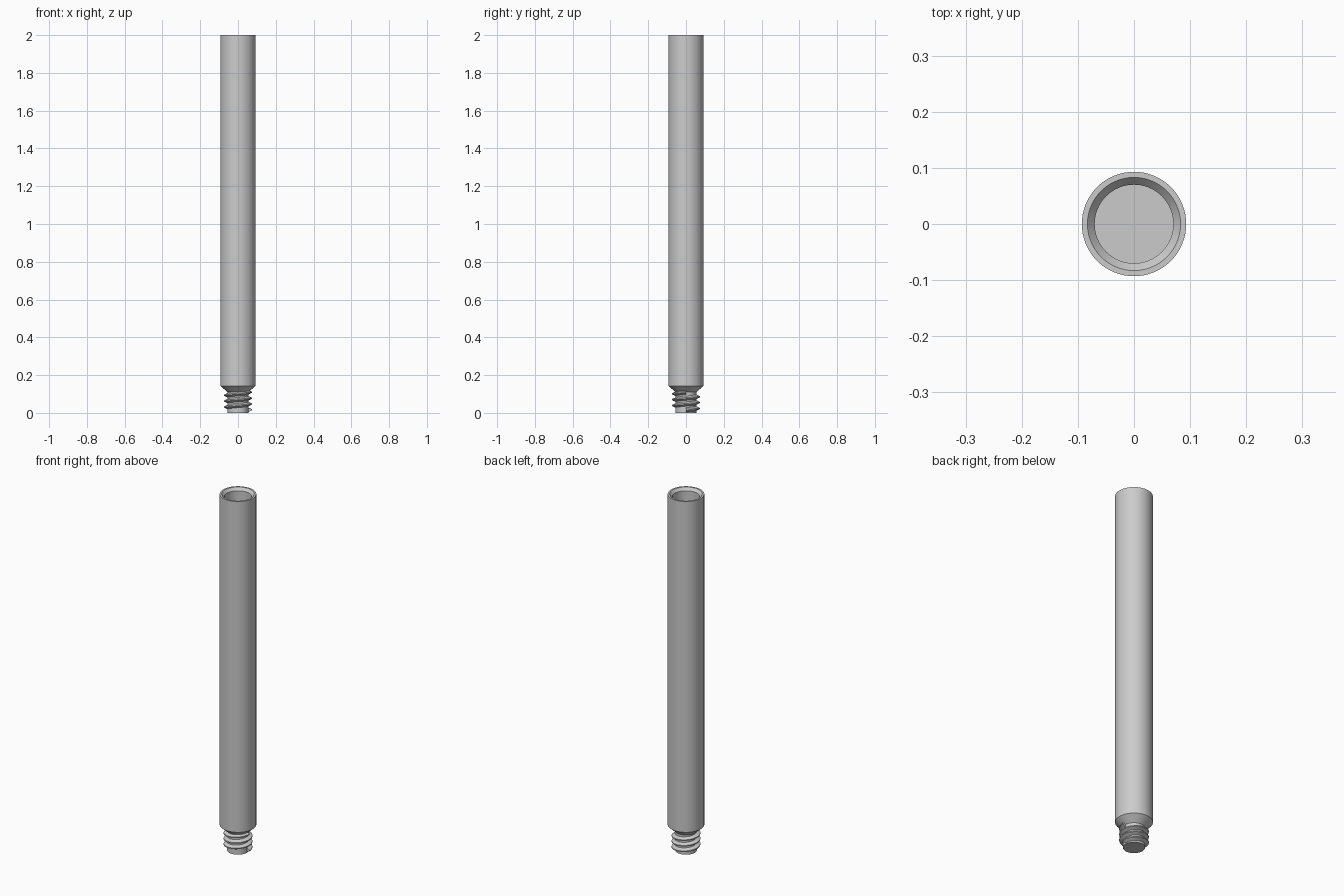
import bpy, bmesh
from math import cos, sin, tau, radians

cube = bpy.data.objects.get("Cube")
if cube:
    bpy.data.objects.remove(cube, do_unlink=True)

# Single metal colour
steel = bpy.data.materials.new("grey_metal")
steel.use_nodes = True
colour = (0.6, 0.6, 0.6, 1)
steel.diffuse_color = colour
steel.node_tree.nodes["Principled BSDF"].inputs["Base Color"].default_value = colour

SEG = 96


def sweep(name, rings, close_profile):
    """Skin a list of equal-length point rings, and cap both ends."""
    bm = bmesh.new()
    rows = [[bm.verts.new(p) for p in ring] for ring in rings]
    for a, b in zip(rows, rows[1:]):
        n = len(a)
        for i in range(n):
            j = (i + 1) % n
            bm.faces.new((a[i], a[j], b[j], b[i]))
    if close_profile:
        bm.faces.new(rows[0])
        bm.faces.new(rows[-1])
    bmesh.ops.recalc_face_normals(bm, faces=bm.faces)
    mesh = bpy.data.meshes.new(name)
    bm.to_mesh(mesh)
    bm.free()
    mesh.materials.append(steel)
    obj = bpy.data.objects.new(name, mesh)
    bpy.context.collection.objects.link(obj)
    bpy.ops.object.select_all(action='DESELECT')
    obj.select_set(True)
    bpy.context.view_layer.objects.active = obj
    bpy.ops.object.shade_smooth_by_angle(angle=radians(28))
    return obj


def circle(r, z):
    return [(r * cos(tau * i / SEG), r * sin(tau * i / SEG), z) for i in range(SEG)]


# Rod: stud core, shoulder cone, tube, rim, chamfer and blind socket
CORE, OUTER, BORE = 0.055, 0.093, 0.07
profile = [(CORE, 0), (CORE, 0.11), (OUTER, 0.143), (OUTER, 2),
           (0.083, 2), (BORE, 1.985), (BORE, 1.84)]
sweep("rod", [circle(r, z) for r, z in profile], True)

# Screw thread: trapezoid section wound around the stud
PITCH, TURNS, STEPS, START = 0.031, 3, 64, 0.016
section = [(0.05, -0.014), (0.073, -0.003), (0.073, 0.003), (0.05, 0.014)]
rings = []
for k in range(TURNS * STEPS + 1):
    a = tau * k / STEPS
    z = START + PITCH * k / STEPS
    rings.append([(r * cos(a), r * sin(a), z + dz) for r, dz in section])
sweep("screw_thread", rings, True)
